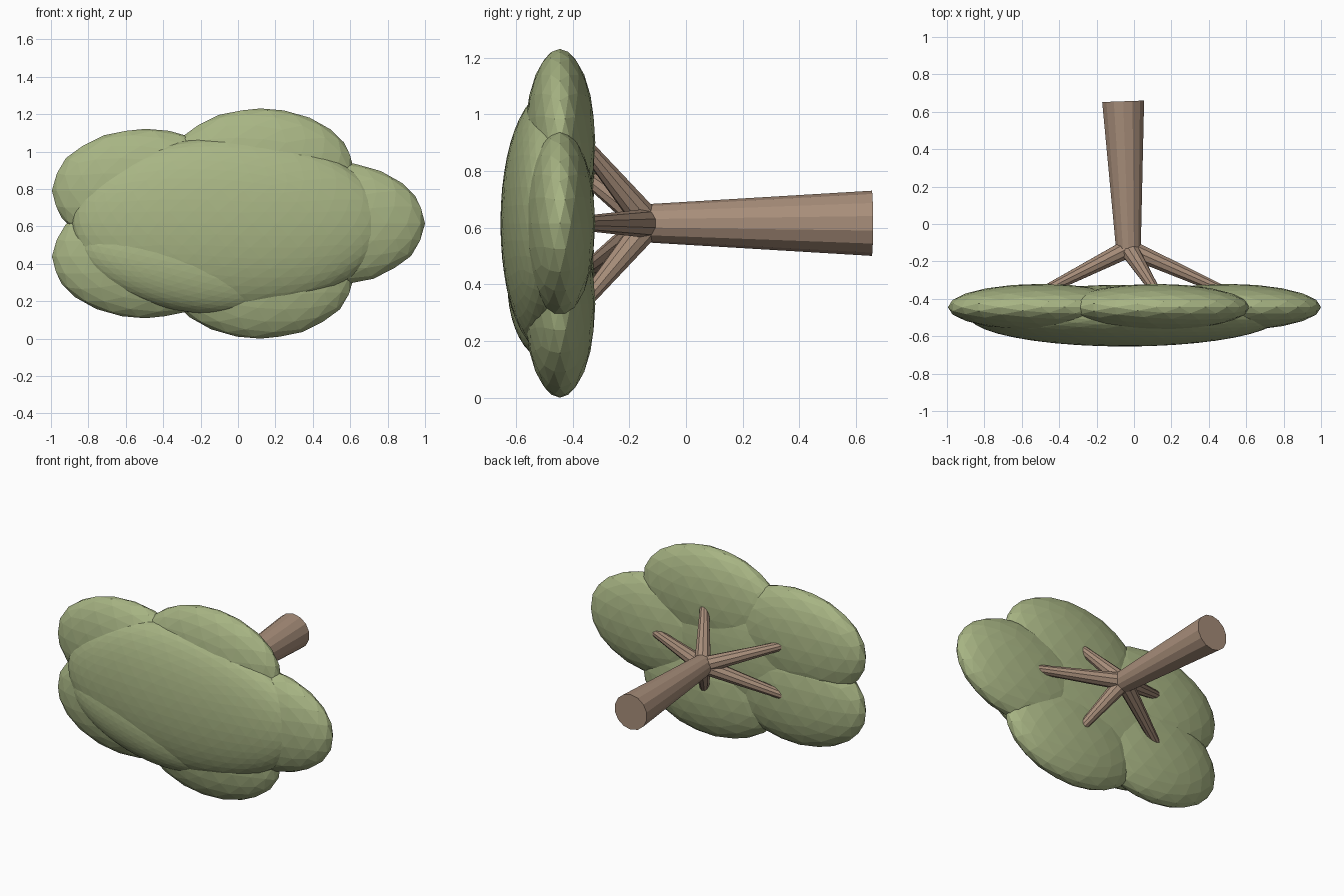
import bpy
import math
from mathutils import Vector

cube = bpy.data.objects.get("Cube")
if cube:
    bpy.data.objects.remove(cube, do_unlink=True)


def make_material(name, color):
    mat = bpy.data.materials.new(name)
    mat.use_nodes = True
    mat.diffuse_color = (*color, 1)
    mat.node_tree.nodes["Principled BSDF"].inputs["Base Color"].default_value = (*color, 1)
    return mat


leaf_green = make_material("leaf_green", (0.39, 0.46, 0.23))
bark_brown = make_material("bark_brown", (0.39, 0.27, 0.195))


def finish(name, mat):
    obj = bpy.context.object
    obj.name = name
    obj.data.materials.append(mat)
    return obj


def leaf_clump(name, center, radii, tilt=0, detail=3):
    """Flattened low-poly ball of leaves; tilt turns it about the y axis."""
    bpy.ops.mesh.primitive_ico_sphere_add(
        subdivisions=detail, radius=1, location=center, rotation=(0, tilt, 0))
    obj = finish(name, leaf_green)
    obj.scale = radii
    return obj


def limb(name, start, end, r_start, r_end, sides):
    """Tapered round limb between two points."""
    start, end = Vector(start), Vector(end)
    axis = end - start
    bpy.ops.mesh.primitive_cone_add(
        vertices=sides, radius1=r_start, radius2=r_end, depth=axis.length,
        location=(start + end) / 2,
        rotation=axis.to_track_quat('Z', 'Y').to_euler())
    return finish(name, bark_brown)


MID_X, MID_Z = -0.05, 0.615
fork = (-0.03, -0.13, MID_Z)

# Trunk lies along the y axis
limb("trunk", (-0.058, 0.656, MID_Z), fork, 0.115, 0.068, 14)

# Five branches, each ending in a clump of the outer ring
for i in range(5):
    angle = math.tau * i / 5
    x = MID_X + 0.55 * math.cos(angle)
    z = MID_Z + 0.3 * math.sin(angle)
    limb(f"branch_{i + 1}", fork, (x, -0.365, z), 0.052, 0.026, 10)
    leaf_clump(f"outer_leaves_{i + 1}", (x, -0.445, z), (0.5, 0.125, 0.33))

# Crown clumps over the middle of the ring
leaf_clump("crown_leaves", (MID_X, -0.49, MID_Z), (0.835, 0.165, 0.46), detail=4)
leaf_clump("lower_crown_leaves", (-0.32, -0.49, 0.4), (0.54, 0.14, 0.245),
           tilt=math.radians(12.5), detail=4)
